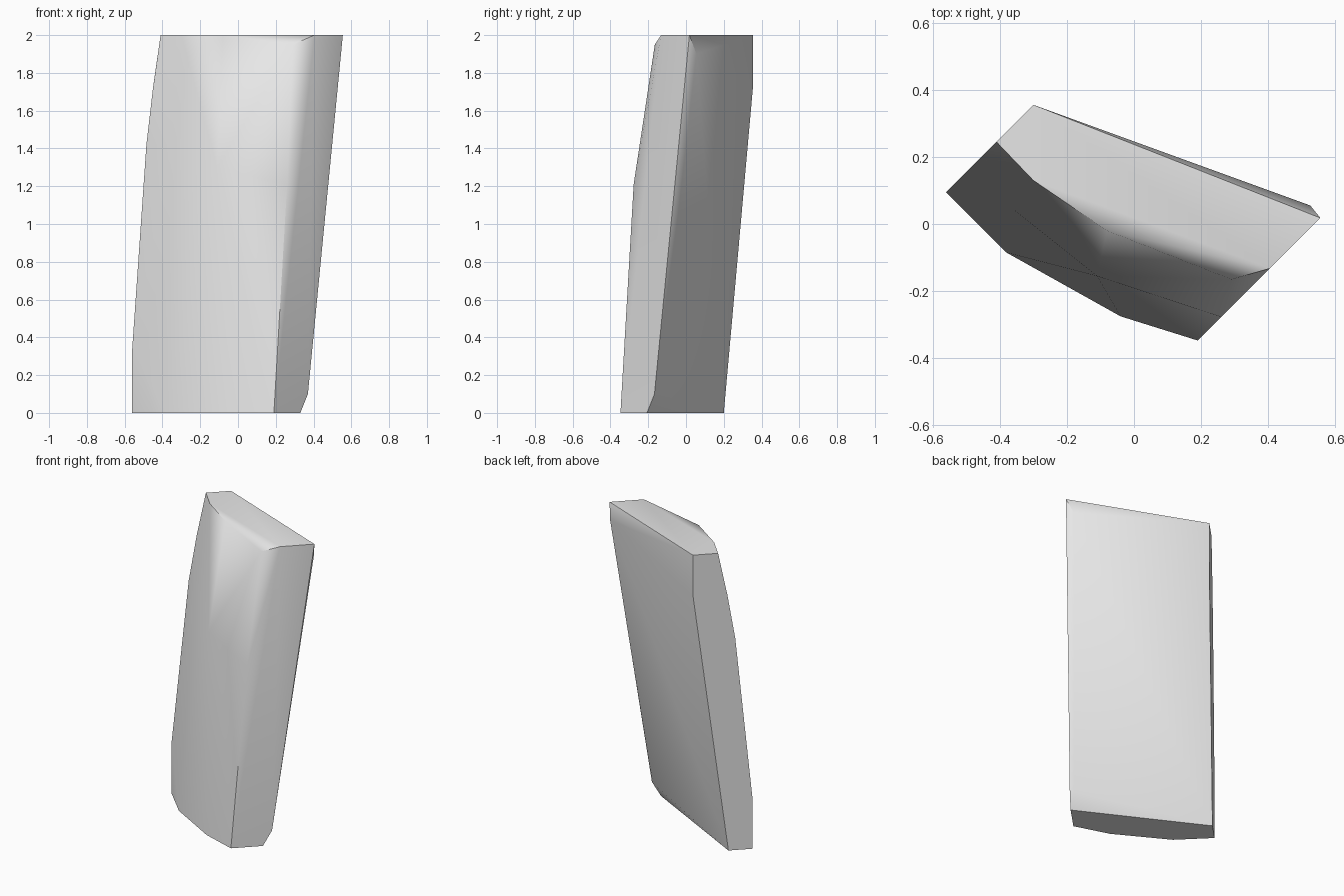
import bpy, bmesh, math

cube = bpy.data.objects.get("Cube")
if cube:
    bpy.data.objects.remove(cube, do_unlink=True)

# Pale grey material
grey = bpy.data.materials.new("pale grey")
grey.use_nodes = True
colour = (0.8, 0.8, 0.8, 1)
grey.diffuse_color = colour
grey.node_tree.nodes["Principled BSDF"].inputs["Base Color"].default_value = colour


def end_points(outline, offset):
    """Place an (x, z) outline on the upright diagonal plane y = x + offset."""
    return [(x, x + offset, z) for x, z in outline]


# Flat end faces, both on parallel diagonal planes
left_end = end_points([(-0.56, 0), (-0.56, 0.34), (-0.485, 1.42), (-0.45, 1.72), (-0.41, 2),
                       (-0.30, 2), (-0.30, 1.73), (-0.455, 0)], 0.655)
right_end = end_points([(0.19, 0), (0.26, 1.21), (0.405, 2),
                        (0.555, 2), (0.37, 0.1), (0.33, 0)], -0.537)

# Curved front: two bulging columns and the chipped top corner
front_columns = [(-0.38, -0.085, 0), (-0.355, 0.04, 1.42), (-0.30, 0.13, 2),
                 (-0.04, -0.275, 0), (-0.11, -0.155, 1.3), (-0.08, -0.02, 2)]
chipped_corner = [(0.29, -0.165, 1.95)]

# Narrow bevel along the back edge
back_bevel = [(0.525, 0.055, 1.9), (0.35, -0.15, 0.1)]

# Wrap the points into one convex slab
bm = bmesh.new()
for point in left_end + right_end + front_columns + chipped_corner + back_bevel:
    bm.verts.new(point)
hull = bmesh.ops.convex_hull(bm, input=bm.verts[:])
loose = [v for v in bm.verts if not v.link_faces]
bmesh.ops.delete(bm, geom=loose, context="VERTS")
bmesh.ops.dissolve_limit(bm, angle_limit=math.radians(0.5), verts=bm.verts[:], edges=bm.edges[:])
bmesh.ops.recalc_face_normals(bm, faces=bm.faces[:])

mesh = bpy.data.meshes.new("leaning_slab")
bm.to_mesh(mesh)
bm.free()
mesh.materials.append(grey)
slab = bpy.data.objects.new("leaning_slab", mesh)
bpy.context.collection.objects.link(slab)

# Soft front and back, crisp ends
bpy.ops.object.select_all(action="DESELECT")
slab.select_set(True)
bpy.context.view_layer.objects.active = slab
bpy.ops.object.shade_smooth_by_angle(angle=math.radians(45))
